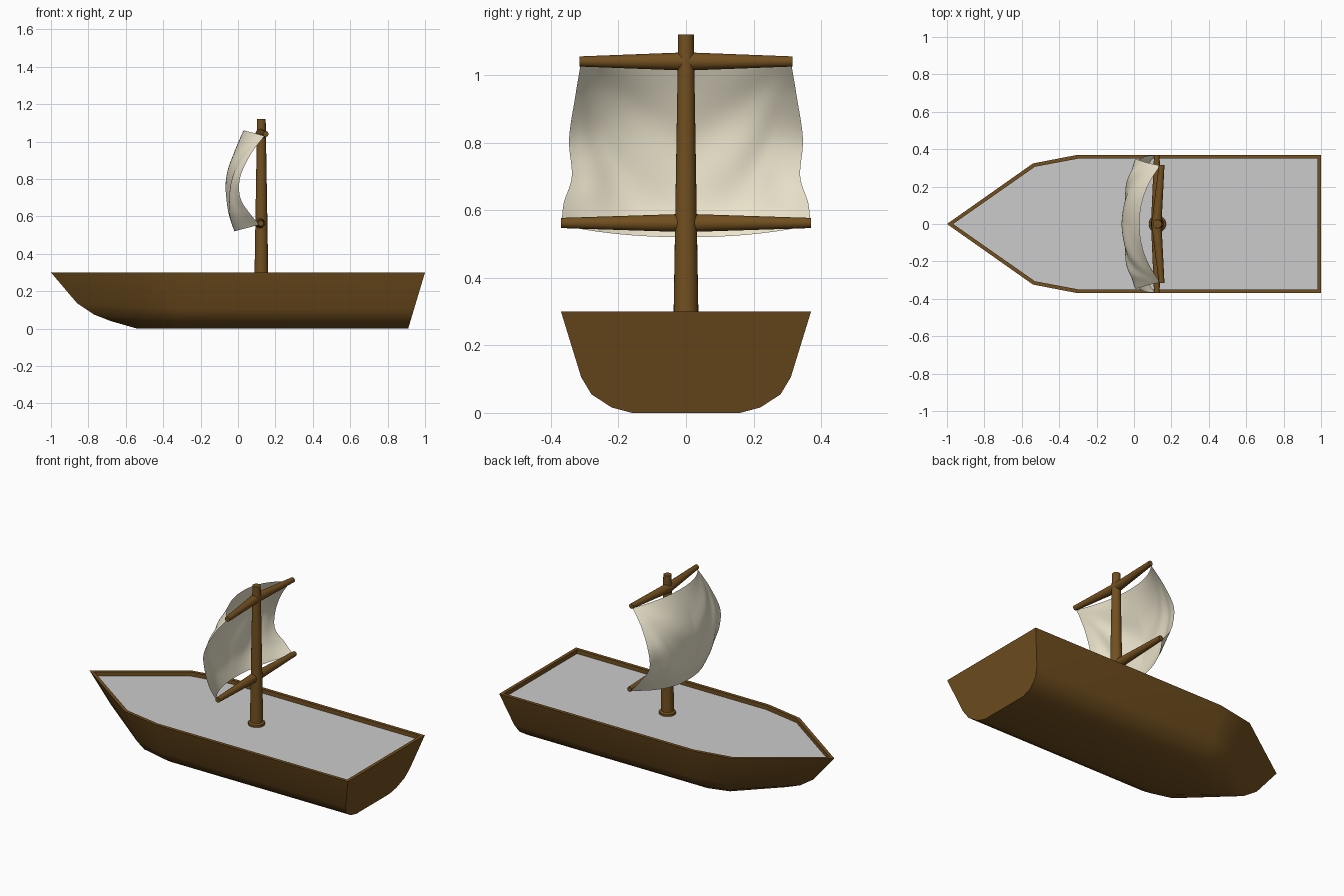
import bpy, bmesh, math
from mathutils import Vector

if "Cube" in bpy.data.objects:
    bpy.data.objects.remove(bpy.data.objects["Cube"])


def material(name, rgb):
    m = bpy.data.materials.new(name)
    m.diffuse_color = (*rgb, 1)
    m.use_nodes = True
    m.node_tree.nodes["Principled BSDF"].inputs["Base Color"].default_value = m.diffuse_color
    return m


WOOD = material("wood", (0.17, 0.08, 0.014))
CLOTH = material("cloth", (0.84, 0.78, 0.61))


def make(name, verts, faces, mat=None, angle=40):
    me = bpy.data.meshes.new(name)
    me.from_pydata([tuple(v) for v in verts], [], faces)
    bm = bmesh.new()
    bm.from_mesh(me)
    bmesh.ops.recalc_face_normals(bm, faces=bm.faces)
    bm.to_mesh(me)
    bm.free()
    ob = bpy.data.objects.new(name, me)
    bpy.context.collection.objects.link(ob)
    if mat:
        me.materials.append(mat)
    bpy.context.view_layer.objects.active = ob
    ob.select_set(True)
    bpy.ops.object.shade_smooth_by_angle(angle=math.radians(angle))
    ob.select_set(False)
    return ob


def bridge(rings, caps=True):
    """Quads between closed rings of equal length, optional end caps."""
    n = len(rings[0])
    verts = [v for r in rings for v in r]
    faces = [(k * n + i, k * n + (i + 1) % n, (k + 1) * n + (i + 1) % n, (k + 1) * n + i)
             for k in range(len(rings) - 1) for i in range(n)]
    if caps:
        faces += [tuple(range(n)), tuple(range((len(rings) - 1) * n, len(rings) * n))]
    return verts, faces


def mirror_loop(half):
    """half runs stern -> bow on +y; bow point is last."""
    return half + [(x, -y, z) for x, y, z in half[-2::-1]]


# hull: water-line loops from the inner rim, over the rim and down to the keel
def inner(z):
    return mirror_loop([(0.98, 0.35, z), (-0.295, 0.35, z), (-0.53, 0.306, z), (-0.967, 0, z)])


def outer(w, z, bx, bz):
    sx = bx + 0.657 * (-0.30 - bx)
    return mirror_loop([(0.91 + 0.3 * z, w, z), (-0.30, w, z),
                        (sx, w * 0.875, z + 0.2 * (bz - z)), (bx, 0, bz)])


DECK_Z = 0.275
levels = [(0.37, 0.30, -1.0, 0.30), (0.31, 0.105, -0.86, 0.135), (0.28, 0.055, -0.77, 0.075),
          (0.22, 0.016, -0.68, 0.04), (0.16, 0.0, -0.54, 0.0)]
loops = [inner(DECK_Z), inner(0.30)] + [outer(*l) for l in levels]
v, f = bridge(loops)
f.pop(-2)                       # the deck closes the top
make("hull", v, f, WOOD)

# deck
make("deck", inner(DECK_Z), [tuple(range(7))])


# round spars swept along a path with (point, radius) stops
def spar(name, stops, axis, sides=24):
    a = Vector((1, 0, 0))
    b = Vector(axis).cross(a)
    rings = [[Vector(p) + r * (math.cos(t) * a + math.sin(t) * b)
              for t in (2 * math.pi * i / sides for i in range(sides))] for p, r in stops]
    return make(name, *bridge(rings), WOOD)


MX = 0.125
spar("mast", [((MX, 0, DECK_Z), 0.037), ((MX, 0, 1.12), 0.023)], (0, 0, 1))
spar("mast_collar", [((MX, 0, DECK_Z), 0.046), ((MX, 0, 0.288), 0.046), ((MX, 0, 0.296), 0.036)], (0, 0, 1))
for name, half, z, cx, ex in (("upper_yard", 0.315, 1.04, 0.12, 0.148),
                              ("lower_yard", 0.37, 0.562, 0.118, 0.122)):
    spar(name, [((ex, -half, z), 0.015), ((cx, 0, z), 0.027), ((ex, half, z), 0.015)], (0, 1, 0))


# sail: edge and centre profiles blended across the width
def curve(pts, t):
    s = t * (len(pts) - 1)
    i = min(int(s), len(pts) - 2)
    s -= i
    p = [Vector(pts[max(0, min(len(pts) - 1, i + k))]) for k in (-1, 0, 1, 2)]
    return 0.5 * (2 * p[1] + (p[2] - p[0]) * s + (2 * p[0] - 5 * p[1] + 4 * p[2] - p[3]) * s * s
                  + (3 * p[1] - p[0] - 3 * p[2] + p[3]) * s ** 3)


EDGE = [(0.142, 0.312, 1.03), (0.07, 0.328, 0.935), (0.012, 0.346, 0.81),
        (0.012, 0.338, 0.70), (0.06, 0.362, 0.62), (0.115, 0.368, 0.555)]
MID = [(0.03, 0, 1.06), (-0.025, 0, 0.94), (-0.053, 0, 0.83),
       (-0.062, 0, 0.72), (-0.055, 0, 0.62), (-0.02, 0, 0.52)]
NU, NV = 48, 40
verts = []
for j in range(NV + 1):
    t = j / NV
    e, m = curve(EDGE, t), curve(MID, t)
    for i in range(NU + 1):
        u = 2 * i / NU - 1
        k = abs(u) ** 2.2
        x, z = m.x + (e.x - m.x) * k, m.z + (e.z - m.z) * k
        # soft creases fanning out from the upper corners
        d = 1 - abs(u)
        fan = math.atan2(t, d + 0.02)
        fade = math.sin(math.pi * t) * min(1, 2.5 * d)
        x += 0.007 * math.sin(fan * 11) * fade
        verts.append((x, e.y * u, z))
faces = [(j * (NU + 1) + i, j * (NU + 1) + i + 1, (j + 1) * (NU + 1) + i + 1, (j + 1) * (NU + 1) + i)
         for j in range(NV) for i in range(NU)]
make("sail", verts, faces, CLOTH, 80)
